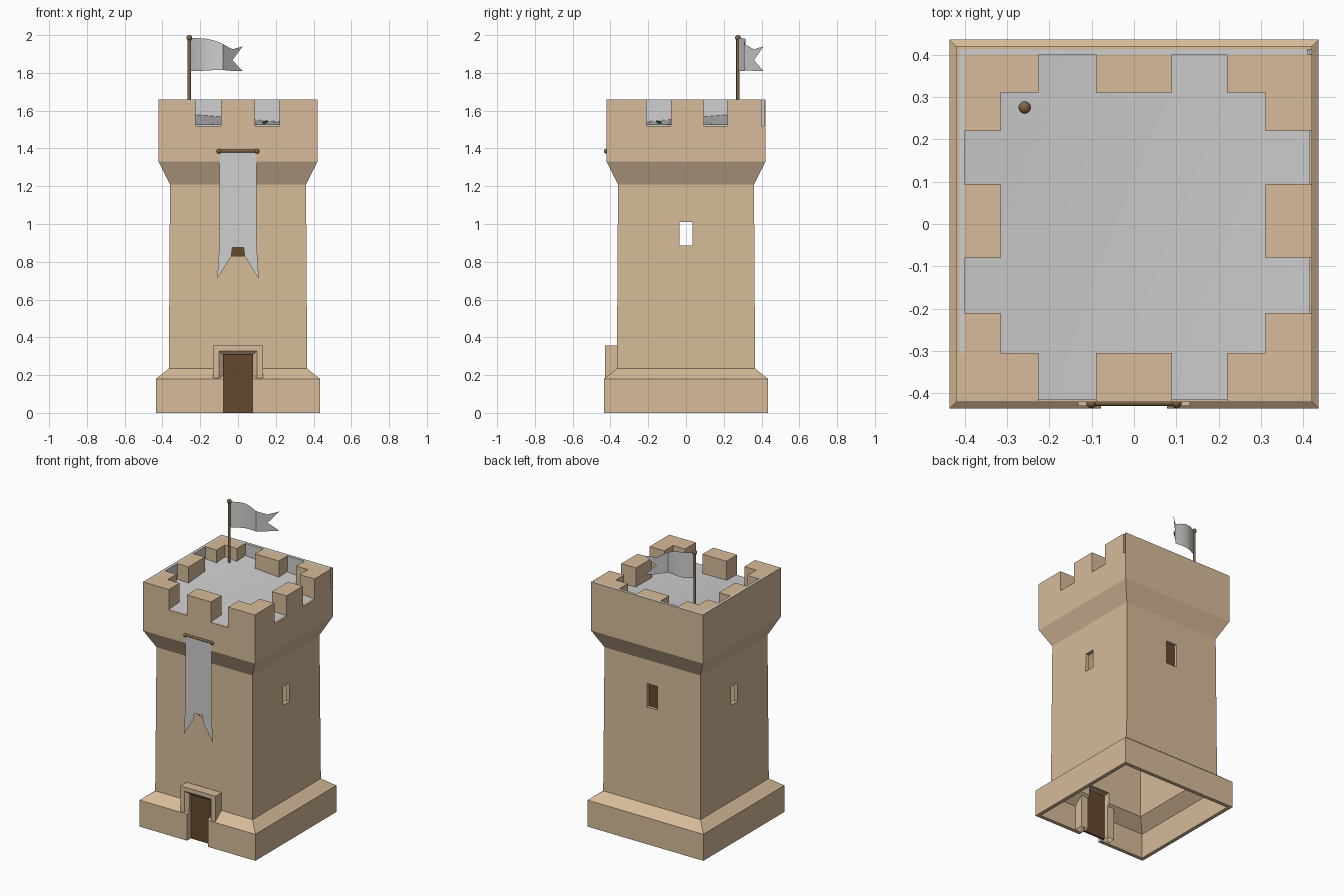
import bpy, bmesh, math
from mathutils import Vector

if "Cube" in bpy.data.objects:
    bpy.data.objects.remove(bpy.data.objects["Cube"])


def mat(name, r, g, b):
    m = bpy.data.materials.new(name)
    m.diffuse_color = (r, g, b, 1)
    m.use_nodes = True
    m.node_tree.nodes["Principled BSDF"].inputs["Base Color"].default_value = m.diffuse_color
    return m


STONE = mat("tan stone", 0.68, 0.50, 0.32)
CLOTH = mat("pale grey", 0.62, 0.62, 0.63)
WOOD = mat("pole brown", 0.22, 0.13, 0.06)
DARK = mat("dark brown", 0.13, 0.065, 0.028)


def make(name, verts, faces, material, fix=True):
    me = bpy.data.meshes.new(name)
    me.from_pydata(verts, [], faces)
    if fix:
        bm = bmesh.new()
        bm.from_mesh(me)
        bmesh.ops.recalc_face_normals(bm, faces=bm.faces)
        bm.to_mesh(me)
        bm.free()
    ob = bpy.data.objects.new(name, me)
    bpy.context.collection.objects.link(ob)
    me.materials.append(material)
    return ob


def box(name, x, y, z, material):
    v = [(a, b, c) for a in x for b in y for c in z]
    f = [(0, 1, 3, 2), (4, 6, 7, 5), (0, 4, 5, 1), (2, 3, 7, 6), (0, 2, 6, 4), (1, 5, 7, 3)]
    return make(name, v, f, material)


def smooth(ob, angle=35):
    bpy.ops.object.select_all(action='DESELECT')
    ob.select_set(True)
    bpy.context.view_layer.objects.active = ob
    bpy.ops.object.shade_smooth_by_angle(angle=math.radians(angle))


def rod(name, a, b, r, material):
    a, b = Vector(a), Vector(b)
    bpy.ops.mesh.primitive_cylinder_add(vertices=12, radius=r, depth=(b - a).length, location=(a + b) / 2)
    ob = bpy.context.object
    ob.rotation_euler = (b - a).to_track_quat('Z', 'Y').to_euler()
    ob.name = name
    ob.data.materials.append(material)
    smooth(ob)


def ball(name, p, r, material):
    bpy.ops.mesh.primitive_uv_sphere_add(segments=12, ring_count=8, radius=r, location=p)
    ob = bpy.context.object
    ob.name = name
    ob.data.materials.append(material)
    smooth(ob)


# Hollow square tower: outer profile going up, inner profile going down (z, half width)
profile = [(0, .435), (.18, .435), (.235, .366), (1.21, .36), (1.33, .42), (1.52, .42),
           (1.52, .39), (1.34, .39), (1.22, .335), (.235, .335), (.17, .41), (0, .41)]
verts, faces = [], []
for z, h in profile:
    verts += [(-h, -h, z), (h, -h, z), (h, h, z), (-h, h, z)]
n = len(profile)
for i in range(n):
    j = (i + 1) % n
    for k in range(4):
        l = (k + 1) % 4
        faces.append((i * 4 + k, i * 4 + l, j * 4 + l, j * 4 + k))
tower = make("tower_wall", verts, faces, STONE)

# Cut the windows and the doorway
cuts = [box("window_cutter", (-.6, .6), (-.035, .035), (.885, 1.01), STONE),
        box("window_cutter", (-.04, .04), (.2, .6), (.89, 1.05), STONE),
        box("window_cutter", (-.04, .04), (-.6, -.2), (.83, 1.0), STONE),
        box("door_cutter", (-.078, .078), (-.6, -.2), (-.1, .31), STONE)]
for c in cuts:
    c.hide_render = True
    md = tower.modifiers.new("cut", 'BOOLEAN')
    md.object = c
    md.operation = 'DIFFERENCE'
    md.solver = 'EXACT'
    bpy.context.view_layer.objects.active = tower
    bpy.ops.object.modifier_apply(modifier=md.name)
for c in cuts:
    bpy.data.objects.remove(c)

# Dark panes behind the front and back windows
for y in (-.342, .338):
    box("window_pane", (-.042, .042), (y, y + .004), (.82, 1.06), DARK)

# Doorway: frame of jambs and lintel, chamfered inwards, with a recessed door
outer = [(-.132, 0), (-.132, .356), (.132, .356), (.132, 0)]
front = [(-.1, 0), (-.1, .328), (.1, .328), (.1, 0)]
inner = [(-.078, 0), (-.078, .308), (.078, .308), (.078, 0)]
v = []
for ring, y in ((outer, -.35), (outer, -.43), (front, -.43), (inner, -.41), (inner, -.35)):
    v += [(x, y, z) for x, z in ring]
f = [(r * 4 + k, r * 4 + k + 1, (r + 1) % 5 * 4 + k + 1, (r + 1) % 5 * 4 + k)
     for r in range(5) for k in range(3)]
make("door_frame", v, f, STONE)
box("door", (-.08, .08), (-.395, -.38), (0, .31), DARK)

# Merlons; the back and left runs sit inside a thin closed lining
top, low = 1.66, 1.50
spans = [(-.40, -.225), (-.09, .09), (.22, .42)]
for a, b in spans:
    box("front_merlon", (a if a > -.4 else -.42, b), (-.42, -.305), (low, top), STONE)
    box("back_merlon", (a, b), (.31, .40), (low, top), STONE)
for a, b in [(-.305, -.21), (-.08, .095), (.22, .31)]:
    box("right_merlon", (.31, .42), (a, b), (low, top), STONE)
    box("left_merlon", (-.40, -.315), (a, b), (low, top), STONE)
box("back_parapet", (-.42, .42), (.412, .42), (1.52, top), STONE)
box("left_parapet", (-.42, -.412), (-.305, .412), (1.52, top), STONE)
box("back_lining", (-.412, .41), (.40, .412), (1.52, top), CLOTH)
box("left_lining", (-.412, -.40), (-.305, .40), (1.52, top), CLOTH)

# Roof deck, gently falling from the back left to the front right
N = 8
v, f = [], []
for j in range(N + 1):
    for i in range(N + 1):
        s, t = i / N, j / N
        v.append((-.41 + .825 * s, -.415 + .825 * t, 1.525 + .07 * (1 - s) * t))
for j in range(N):
    for i in range(N):
        q = j * (N + 1) + i
        f.append((q, q + 1, q + N + 2, q + N + 1))
smooth(make("roof_deck", v, f, CLOTH))

# Flagpole with finial
rod("flagpole", (-.258, .275, 1.53), (-.258, .275, 1.985), .009, WOOD)
ball("pole_finial", (-.258, .275, 1.986), .015, WOOD)

# Waving swallow-tailed flag: columns of x, y, top, bottom
cols = [(-.25, .278, 1.985, 1.81), (-.20, .305, 1.983, 1.81), (-.16, .314, 1.98, 1.813),
        (-.12, .312, 1.97, 1.815), (-.08, .308, 1.953, 1.815), (-.03, .36, 1.925, 1.81),
        (.025, .41, 1.94, 1.81)]
v = []
for x, y, t, b in cols:
    v += [(x, y, t), (x, y, (t + b) / 2), (x, y, b)]
f = []
for i in range(5):
    q = i * 3
    f += [(q, q + 3, q + 4, q + 1), (q + 1, q + 4, q + 5, q + 2)]
f += [(15, 18, 16), (16, 20, 17)]
smooth(make("flag", v, f, CLOTH))

# Hanging swallow-tailed banner on a rod with round ends
yb = -.425
v = [(-.098, yb, 1.385), (.098, yb, 1.385), (.098, yb, .90), (.11, yb, .71), (.035, yb, .83),
     (.03, yb, .875), (-.03, yb, .875), (-.035, yb, .83), (-.11, yb, .71), (-.098, yb, .90)]
f = [(0, 9, 6, 5, 2, 1), (2, 5, 4, 3), (9, 8, 7, 6)]
make("banner", v, f, CLOTH, fix=False)
rod("banner_rod", (-.1, -.422, 1.387), (.1, -.422, 1.387), .008, WOOD)
for x in (-.1, .1):
    ball("rod_end", (x, -.422, 1.385), .013, WOOD)
